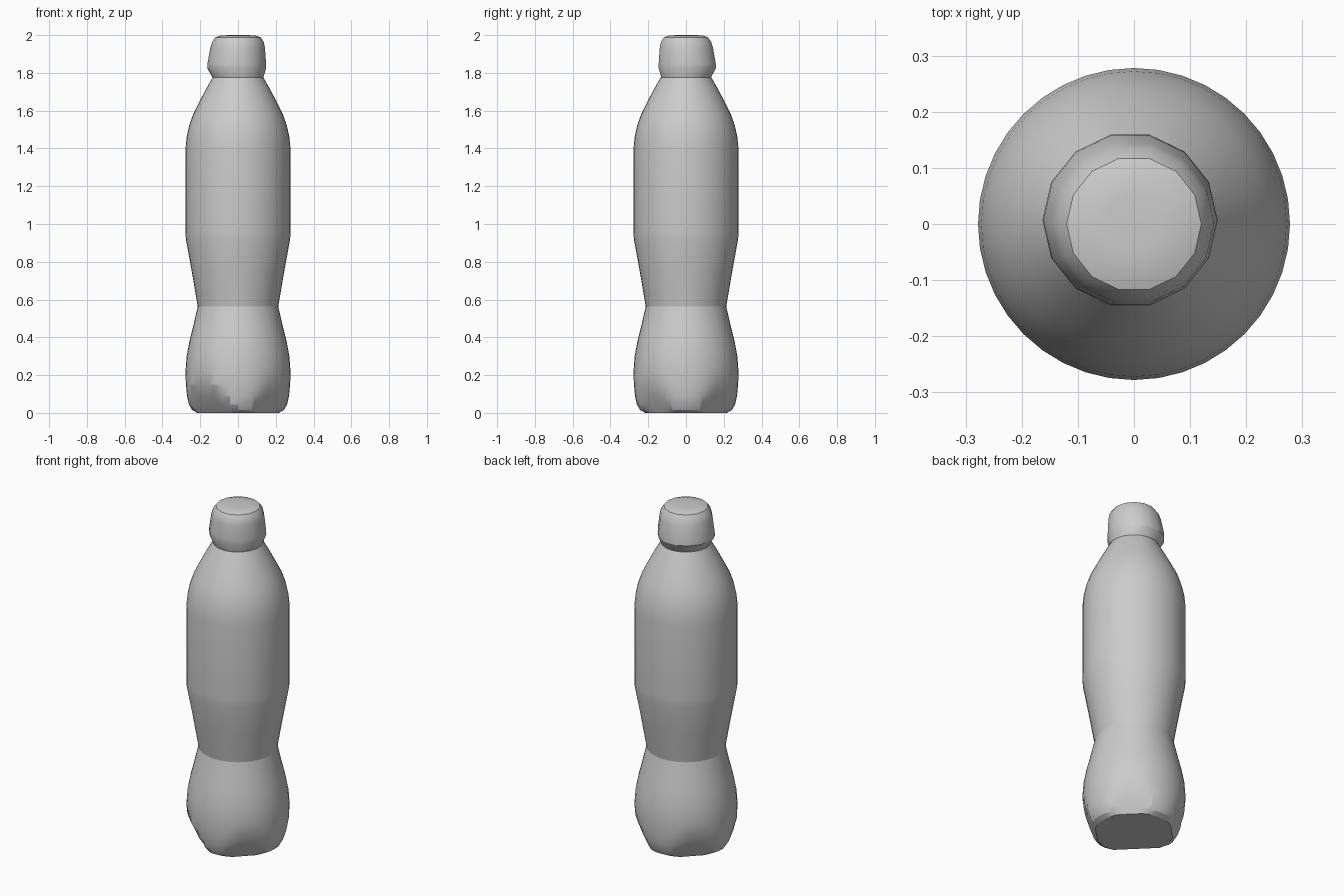
import bpy, bmesh, math

cube = bpy.data.objects.get("Cube")
if cube:
    bpy.data.objects.remove(cube, do_unlink=True)

grey = bpy.data.materials.new("plain grey")
grey.use_nodes = True
GREY = (0.6, 0.6, 0.6, 1.0)
grey.diffuse_color = GREY
grey.node_tree.nodes["Principled BSDF"].inputs["Base Color"].default_value = GREY


def lathe(name, profile, sides, shape, angle):
    """Stack rings of (radius, z), closing both ends; shape() places each point."""
    bm = bmesh.new()
    rings = []
    for r, z in profile:
        rings.append([bm.verts.new(shape(r, z, math.tau * i / sides))
                      for i in range(sides)])
    for low, high in zip(rings, rings[1:]):
        for i in range(sides):
            j = (i + 1) % sides
            bm.faces.new((low[i], low[j], high[j], high[i]))
    bm.faces.new(rings[0][::-1])
    bm.faces.new(rings[-1])
    mesh = bpy.data.meshes.new(name)
    bm.to_mesh(mesh)
    bm.free()
    mesh.materials.append(grey)
    obj = bpy.data.objects.new(name, mesh)
    bpy.context.collection.objects.link(obj)
    bpy.ops.object.select_all(action="DESELECT")
    obj.select_set(True)
    bpy.context.view_layer.objects.active = obj
    bpy.ops.object.shade_smooth_by_angle(angle=math.radians(angle))
    return obj


def body_point(r, z, a):
    # The foot turns from round to a square with its corners on the axes
    x, y = r * math.cos(a), r * math.sin(a)
    flat = max(0.0, 1 - z / 0.2) ** 1.5
    limit = 0.278 - 0.075 * flat
    if x < 0 and y < 0:
        limit -= 0.03 * flat
    reach = (abs(x) + abs(y)) / math.sqrt(2)
    k = min(1.0, limit / reach)
    return x * k, y * k, z


def cap_point(r, z, a):
    # The lower rim of the cap leans slightly to one side
    lean = 0.007 * max(0.0, min(1.0, (1.97 - z) / 0.13)) if z > 1.79 else 0
    return r * math.cos(a) - lean, r * math.sin(a) + lean, z


# Bottle: foot, waist, straight barrel and shoulder
lathe("bottle_body", [
    (0.215, 0.0), (0.243, 0.015), (0.26, 0.045), (0.27, 0.09), (0.276, 0.15),
    (0.278, 0.22), (0.272, 0.3), (0.257, 0.38), (0.237, 0.46), (0.213, 0.563),
    (0.245, 0.75), (0.276, 0.92), (0.278, 0.96), (0.278, 1.4), (0.272, 1.46),
    (0.259, 1.52), (0.238, 1.58), (0.208, 1.64), (0.172, 1.71), (0.135, 1.775),
], 40, body_point, 20)

# Cap: faceted skirt with a rounded crown
lathe("cap", [
    (0.133, 1.772), (0.156, 1.825), (0.155, 1.85), (0.145, 1.93),
    (0.136, 1.965), (0.12, 1.988), (0.09, 1.998), (0.05, 2.0),
], 14, cap_point, 28)
